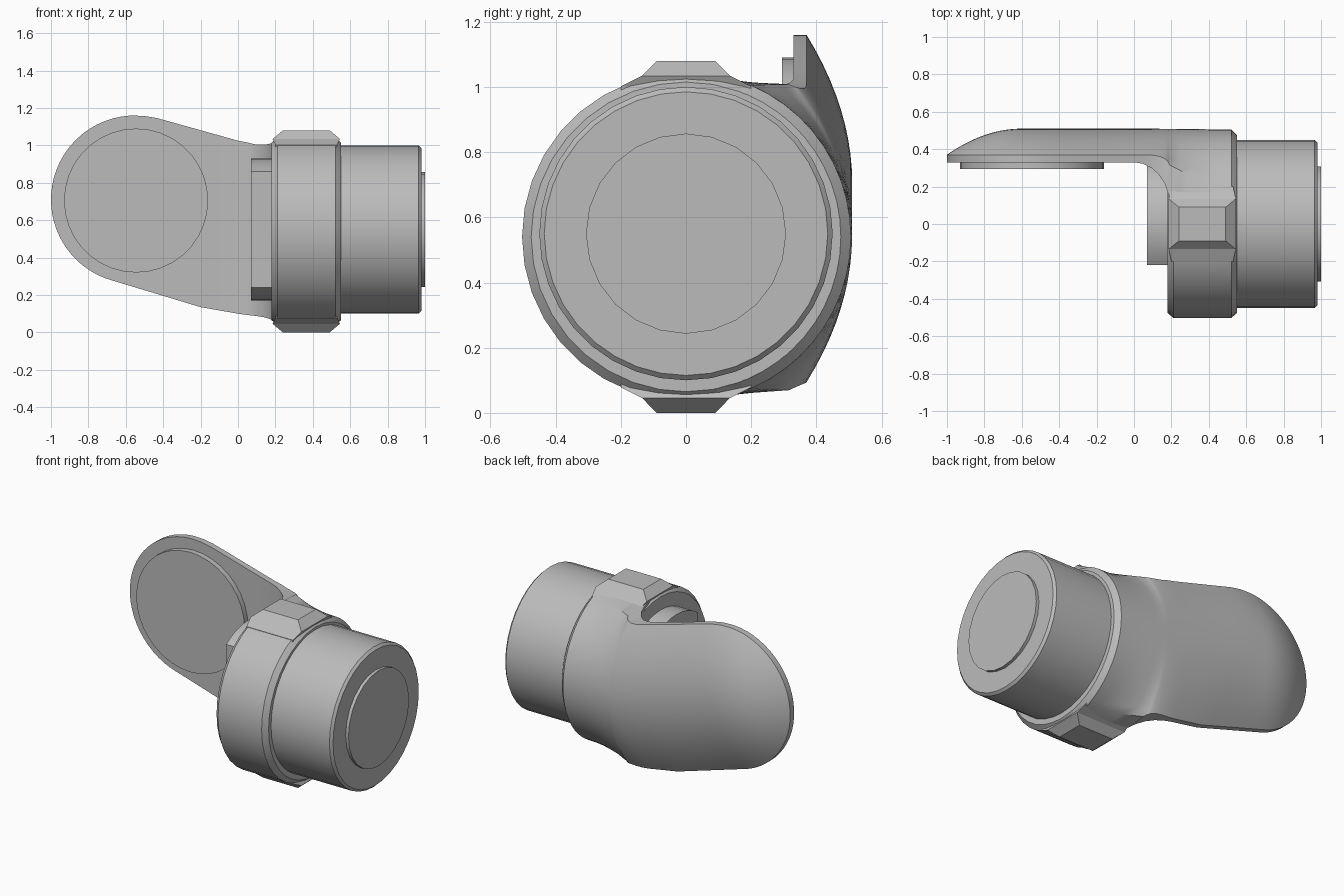
import bpy, bmesh, math
from mathutils import Matrix

if "Cube" in bpy.data.objects:
    bpy.data.objects.remove(bpy.data.objects["Cube"])

grey = bpy.data.materials.new("plain grey")
grey.use_nodes = True
grey.diffuse_color = (0.5, 0.5, 0.5, 1)
grey.node_tree.nodes["Principled BSDF"].inputs["Base Color"].default_value = (0.5, 0.5, 0.5, 1)

RING_Z, RING_R, DRUM_Z = 0.54, 0.505, 0.55


def finish(name, bm, angle=30):
    bmesh.ops.recalc_face_normals(bm, faces=bm.faces)
    mesh = bpy.data.meshes.new(name)
    bm.to_mesh(mesh)
    bm.free()
    mesh.materials.append(grey)
    ob = bpy.data.objects.new(name, mesh)
    bpy.context.collection.objects.link(ob)
    bpy.ops.object.select_all(action='DESELECT')
    ob.select_set(True)
    bpy.context.view_layer.objects.active = ob
    bpy.ops.object.shade_smooth_by_angle(angle=math.radians(angle))
    return ob


def loft(name, loops, angle=30):
    """Skin a list of closed loops with equal point counts and cap both ends."""
    bm = bmesh.new()
    rows = [[bm.verts.new(p) for p in loop] for loop in loops]
    n = len(rows[0])
    for a, b in zip(rows, rows[1:]):
        for i in range(n):
            j = (i + 1) % n
            bm.faces.new((a[i], a[j], b[j], b[i]))
    bm.faces.new(rows[0])
    bm.faces.new(rows[-1])
    return finish(name, bm, angle)


def turned(name, z, profile, sides=36):
    """Solid of (x, radius) stations about a lengthwise axis."""
    ring = [math.tau * i / sides for i in range(sides)]
    return loft(name, [[(x, r * math.cos(a), z + r * math.sin(a)) for a in ring]
                       for x, r in profile])


def interp(points, x):
    for (x0, v0), (x1, v1) in zip(points, points[1:]):
        if x <= x1:
            return v0 + (v1 - v0) * (x - x0) / (x1 - x0)
    return points[-1][1]


# Collar, drum and end plug
turned("collar", RING_Z, [(0.18, 0.475), (0.21, 0.503), (0.52, 0.503), (0.55, 0.475)])
turned("drum", DRUM_Z, [(0.5, 0.45), (0.965, 0.45), (0.98, 0.435)])
turned("end_plug", DRUM_Z, [(0.95, 0.307), (1.0, 0.307)], 24)

# Inner boss: a disc with one flat side
cut = math.asin(0.22 / 0.38)
arc = [-cut + (math.pi + 2 * cut) * i / 28 for i in range(29)]
loft("inner_boss", [[(x, 0.38 * math.sin(a), DRUM_Z + 0.38 * math.cos(a)) for a in arc]
                    for x in (0.07, 0.25)])

# Flared lugs above and below the collar
for name, side in (("top_lug", 1), ("bottom_lug", -1)):
    levels = [(0.40, 0.2, 0.16), (0.462, 0.2, 0.165), (0.494, 0.135, 0.18), (0.54, 0.09, 0.125)]
    loft(name, [[(0.365 + sx * hx, sy * hy, RING_Z + side * h)
                 for sx, sy in ((-1, -1), (1, -1), (1, 1), (-1, 1))]
                for h, hy, hx in levels], 15)

# Arm: rounded plate with a domed back, blending into the collar
HEAD_X, HEAD_Z, HEAD_R = -0.55, 0.71, 0.45
TOP = [(-0.43, 1.145), (0, 1.025), (0.1, 1.01), (0.6, 1.01)]
BOTTOM = [(-0.68, 0.28), (-0.2, 0.135), (0, 0.1), (0.2, 0.065), (0.6, 0.06)]
DOME = 20


def arm_section(x, radius=RING_R + 0.001):
    half = math.sqrt(max(HEAD_R ** 2 - (x - HEAD_X) ** 2, 0))
    hi = HEAD_Z + half if x < TOP[0][0] else interp(TOP, x)
    lo = HEAD_Z - half if x < BOTTOM[0][0] else interp(BOTTOM, x)
    mid, h = (hi + lo) / 2, (hi - lo) / 2
    front = 0.33 if x < 0 else 0.1 + 0.23 * math.sqrt(max(1 - (x / 0.19) ** 2, 0))
    crown = 0.14 * (1 - max(0, (-0.6 - x) / 0.4) ** 2)
    u = min(max(x / 0.5, 0), 1)
    s = u * u * (3 - 2 * u)
    spread = math.acos(front / RING_R)
    ts = [1 - 2 * i / DOME for i in range(DOME + 1)]
    plate = [(front, hi)] + [(0.37 + crown * (1 - t * t), mid + h * t) for t in ts] + [(front, lo)]
    angles = [spread] + [spread * 0.85 * t for t in ts] + [-spread]
    return [(x, y * (1 - s) + s * radius * math.cos(a),
             z * (1 - s) + s * (RING_Z + radius * math.sin(a)))
            for (y, z), a in zip(plate, angles)]


stations = [HEAD_X - HEAD_R * math.cos(math.radians(a)) for a in range(3, 91, 6)]
stations += [-0.5, -0.43, -0.3, -0.2, -0.1, 0]
stations += [0.19 * math.sin(math.radians(a)) for a in range(15, 91, 15)]
stations += [0.25, 0.3, 0.35, 0.4, 0.45, 0.52]
loft("arm", [arm_section(x) for x in stations] + [arm_section(0.55, 0.475)], 35)

# Round pad on the front of the arm
bm = bmesh.new()
bmesh.ops.create_cone(bm, cap_ends=True, segments=36, radius1=0.385, radius2=0.385, depth=0.06,
                      matrix=Matrix.Translation((-0.545, 0.325, 0.705))
                      @ Matrix.Rotation(math.pi / 2, 4, 'X'))
finish("arm_pad", bm)
